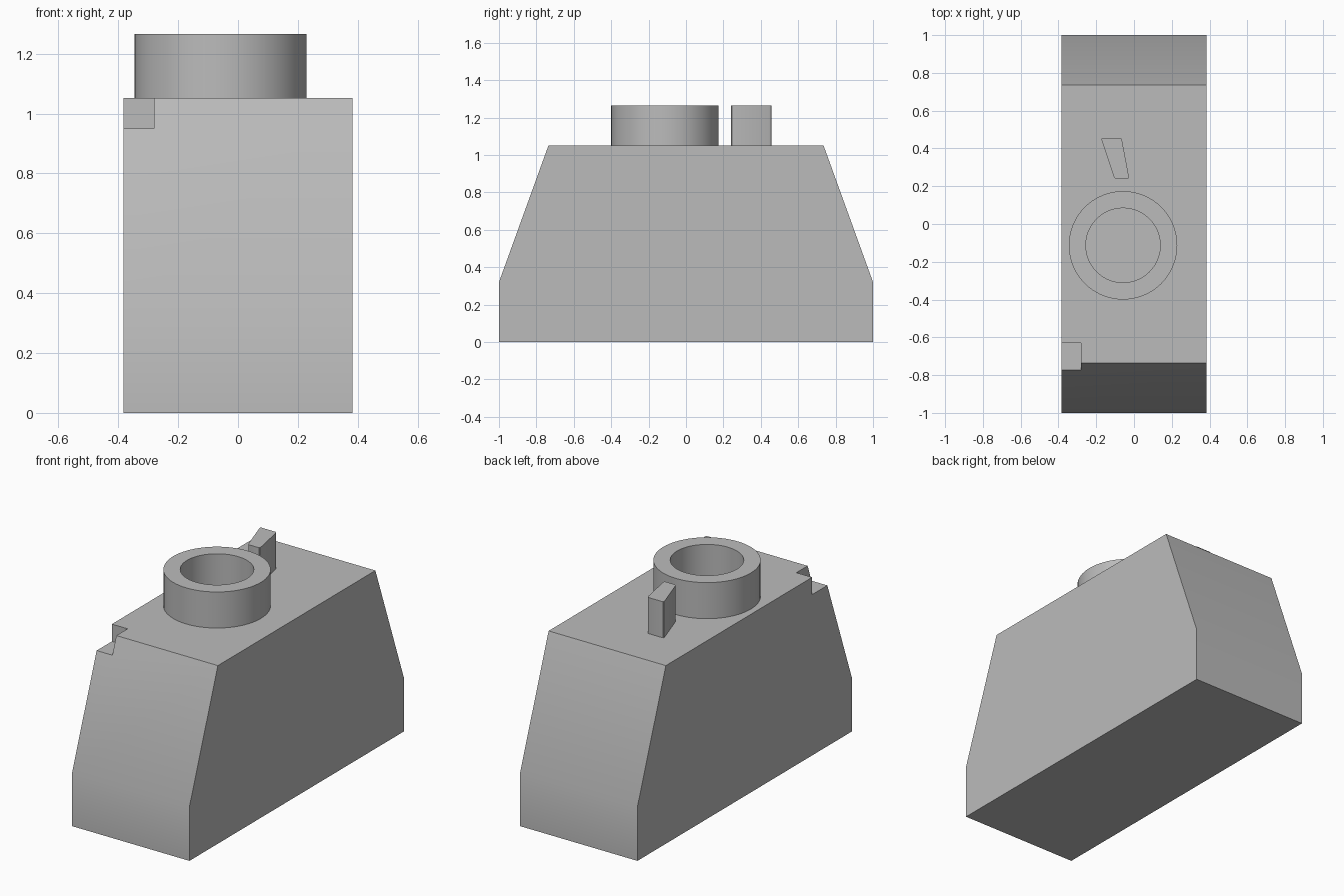
import bpy, bmesh, math
from mathutils import Vector

cube = bpy.data.objects.get("Cube")
if cube:
    bpy.data.objects.remove(cube, do_unlink=True)

grey = bpy.data.materials.new("light grey")
grey.use_nodes = True
colour = (0.5, 0.5, 0.5, 1)
grey.diffuse_color = colour
grey.node_tree.nodes["Principled BSDF"].inputs["Base Color"].default_value = colour


def make_object(name, bm):
    bmesh.ops.recalc_face_normals(bm, faces=bm.faces)
    mesh = bpy.data.meshes.new(name)
    bm.to_mesh(mesh)
    bm.free()
    mesh.materials.append(grey)
    obj = bpy.data.objects.new(name, mesh)
    bpy.context.collection.objects.link(obj)
    return obj


def prism(points, offset):
    """Extrude a flat outline along an offset."""
    bm = bmesh.new()
    face = bm.faces.new([bm.verts.new(p) for p in points])
    new = bmesh.ops.extrude_face_region(bm, geom=[face], use_keep_orig=True)["geom"]
    bmesh.ops.translate(bm, vec=offset,
                        verts=[v for v in new if isinstance(v, bmesh.types.BMVert)])
    return bm


def smooth(obj):
    bpy.ops.object.select_all(action="DESELECT")
    obj.select_set(True)
    bpy.context.view_layer.objects.active = obj
    bpy.ops.object.shade_smooth_by_angle(angle=math.radians(30))


HALF_WIDTH, DECK, TOP = 0.383, 1.052, 1.265

# Body: sloped side profile extruded across the width
half = [(1, 0), (1, 0.32), (0.735, DECK)]
outline = half + [(-y, z) for y, z in reversed(half)]
body = make_object("body", prism([(-HALF_WIDTH, y, z) for y, z in outline],
                                 (2 * HALF_WIDTH, 0, 0)))

# Square notch in the front right corner of the deck
notch = [(-0.5, -0.9), (-0.28, -0.9), (-0.28, -0.63), (-0.5, -0.63)]
cutter = make_object("notch_cutter", prism([(x, y, 0.95) for x, y in notch], (0, 0, 0.3)))
cutter.hide_render = True
cut = body.modifiers.new("notch", "BOOLEAN")
cut.object = cutter
cut.solver = "EXACT"
bpy.context.view_layer.objects.active = body
bpy.ops.object.modifier_apply(modifier=cut.name)
bpy.data.objects.remove(cutter, do_unlink=True)
smooth(body)

# Hollow ring on the deck: a rectangle spun about its axis
centre = Vector((-0.058, -0.113, 0))
bm = bmesh.new()
section = [(0.197, DECK), (0.287, DECK), (0.287, TOP), (0.197, TOP)]
verts = [bm.verts.new(centre + Vector((r, 0, z))) for r, z in section]
edges = [bm.edges.new((verts[i], verts[(i + 1) % 4])) for i in range(4)]
bmesh.ops.spin(bm, geom=verts + edges, cent=centre, axis=(0, 0, 1),
               angle=math.tau, steps=72, use_merge=True)
bmesh.ops.remove_doubles(bm, verts=bm.verts, dist=0.0001)
smooth(make_object("ring", bm))

# Tapered fin behind the ring, with softened upright edges
fin = [(-0.175, 0.456), (-0.066, 0.456), (-0.025, 0.24), (-0.103, 0.24)]
bm = prism([(x, y, DECK) for x, y in fin], (0, 0, TOP - DECK))
upright = [e for e in bm.edges if abs(e.verts[0].co.z - e.verts[1].co.z) > 0.1]
bmesh.ops.bevel(bm, geom=upright, offset=0.01, segments=3, profile=0.5, affect="EDGES")
smooth(make_object("fin", bm))
